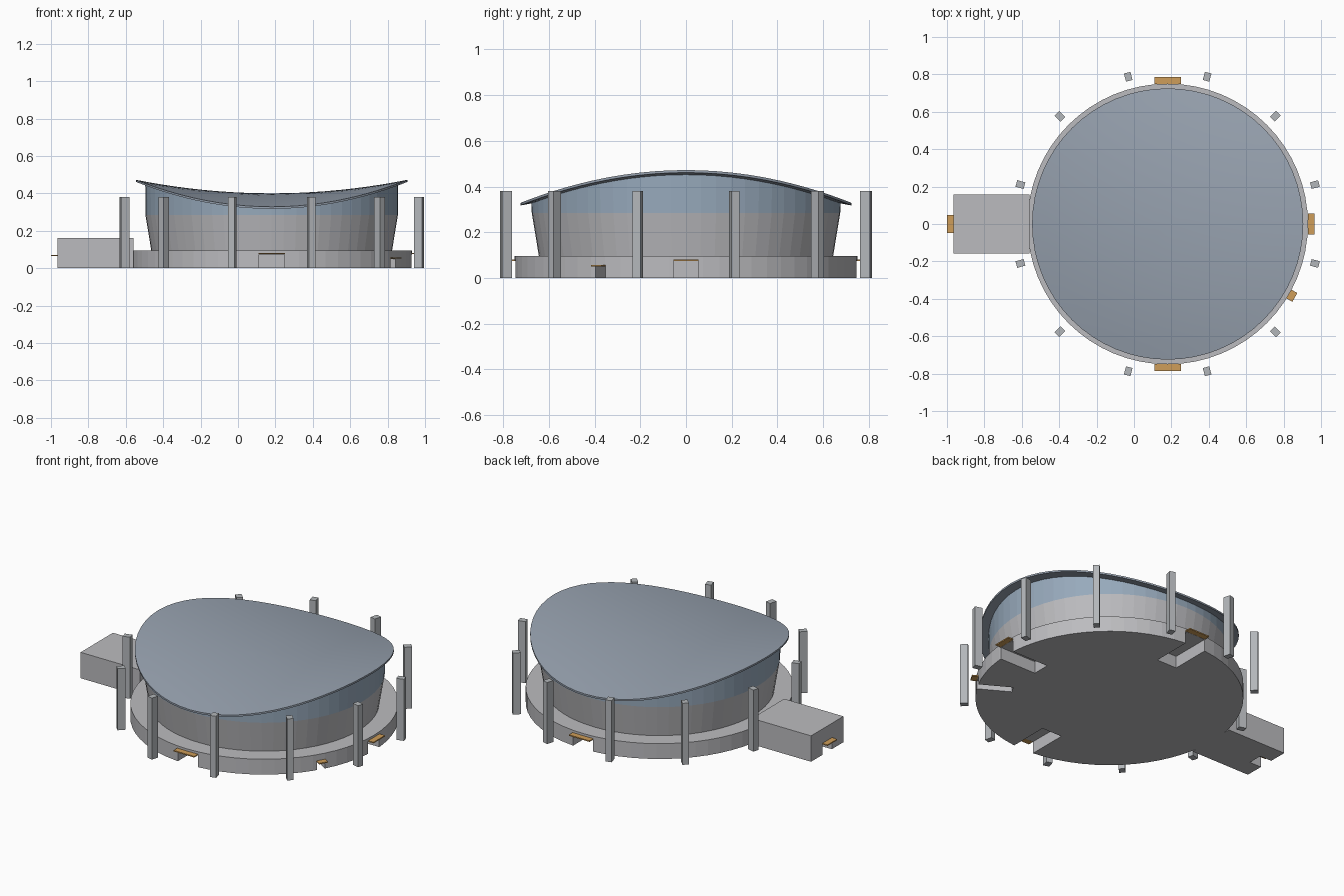
import bpy, bmesh
from math import sin, cos, pi, radians
from mathutils import Matrix, Vector

cube = bpy.data.objects.get("Cube")
if cube:
    bpy.data.objects.remove(cube)

CX = 0.18      # centre of the round hall
SEG = 64


def material(name, rgb):
    m = bpy.data.materials.new(name)
    m.use_nodes = True
    m.diffuse_color = (*rgb, 1)
    m.node_tree.nodes["Principled BSDF"].inputs["Base Color"].default_value = (*rgb, 1)
    return m


concrete = material("pale concrete", (0.50, 0.50, 0.52))
steel = material("column grey", (0.45, 0.47, 0.49))
glass = material("blue glass", (0.31, 0.40, 0.50))
roofing = material("slate blue roof", (0.31, 0.36, 0.43))
wood = material("canopy timber", (0.62, 0.34, 0.10))


def finish(name, bm, *mats):
    bmesh.ops.recalc_face_normals(bm, faces=bm.faces)
    me = bpy.data.meshes.new(name)
    bm.to_mesh(me)
    bm.free()
    ob = bpy.data.objects.new(name, me)
    bpy.context.collection.objects.link(ob)
    for m in mats:
        me.materials.append(m)
    return ob


def box(name, size, r, z, angle, mat):
    """Box centred at radius r and height z, turned about the hall axis."""
    bm = bmesh.new()
    bmesh.ops.create_cube(bm, size=1)
    m = (Matrix.Translation((CX, 0, 0)) @ Matrix.Rotation(radians(angle), 4, 'Z')
         @ Matrix.Translation((r, 0, z)) @ Matrix.Diagonal((*size, 1)))
    bmesh.ops.transform(bm, matrix=m, verts=bm.verts)
    return finish(name, bm, mat)


def ring(bm, r, height):
    """Ring of vertices whose height follows a function of x and y."""
    pts = [(r * cos(2 * pi * i / SEG), r * sin(2 * pi * i / SEG)) for i in range(SEG)]
    return [bm.verts.new((CX + x, y, height(x, y))) for x, y in pts]


def bridge(bm, a, b, mat=0):
    for i in range(SEG):
        j = (i + 1) % SEG
        bm.faces.new((a[i], a[j], b[j], b[i])).material_index = mat


def carve(target, cutter):
    mod = target.modifiers.new("doorway", 'BOOLEAN')
    mod.operation = 'DIFFERENCE'
    mod.solver = 'EXACT'
    mod.object = cutter
    bpy.context.view_layer.objects.active = target
    bpy.ops.object.modifier_apply(modifier=mod.name)
    bpy.data.objects.remove(cutter)


# Saddle roof
ROOF_R, RISE, THICK = 0.725, 0.072, 0.011


def saddle(x, y):
    return 0.40 + RISE * (x * x - y * y) / ROOF_R ** 2


def soffit(x, y):
    return saddle(x, y) - THICK


bm = bmesh.new()
rims = []
for height in (saddle, soffit):
    hub = bm.verts.new((CX, 0, height(0, 0)))
    rings = [ring(bm, ROOF_R * k / 10, height) for k in range(1, 11)]
    for i in range(SEG):
        bm.faces.new((hub, rings[0][i], rings[0][(i + 1) % SEG]))
    for a, b in zip(rings, rings[1:]):
        bridge(bm, a, b)
    rims.append(rings[-1])
bridge(bm, *rims)
roof = finish("saddle_roof", bm, roofing)
bpy.context.view_layer.objects.active = roof
roof.select_set(True)
bpy.ops.object.shade_smooth_by_angle(angle=radians(30))
roof.select_set(False)

# Flared hall wall with a glazed band up to the roof
bm = bmesh.new()
foot = ring(bm, 0.643, lambda x, y: 0.09)
sill = ring(bm, 0.675, lambda x, y: 0.285)
head = ring(bm, 0.676, lambda x, y: soffit(x, y) + 0.004)
bridge(bm, foot, sill, 0)
bridge(bm, sill, head, 1)
finish("hall_wall", bm, concrete, glass)

# Round podium
bm = bmesh.new()
low = ring(bm, 0.75, lambda x, y: 0)
high = ring(bm, 0.75, lambda x, y: 0.095)
bridge(bm, low, high)
bm.faces.new(low)
bm.faces.new(high)
podium = finish("podium", bm, concrete)

# Side annexe
annexe = box("annexe", (0.405, 0.316, 0.16), 0.9425, 0.08, 180, concrete)

# Doorways and canopies: name, host, angle, face radius, width, height, depth
doors = [("front", podium, -90, 0.75, 0.137, 0.074, 0.25),
         ("back", podium, 90, 0.75, 0.137, 0.074, 0.25),
         ("left", podium, 0, 0.75, 0.107, 0.074, 0.25),
         ("corner", podium, -30, 0.75, 0.05, 0.05, 0.20),
         ("annexe", annexe, 180, 1.145, 0.09, 0.064, 0.08)]
for name, host, angle, r, width, height, depth in doors:
    cutter = box(name + "_cutter", (depth + 0.1, width, height + 0.1),
                 r - depth / 2 + 0.05, height / 2 - 0.05, angle, concrete)
    cutter.hide_render = True
    carve(host, cutter)
    box(name + "_canopy", (0.036, width + 0.004, 0.007), r + 0.017, height + 0.004, angle, wood)

# Ring of free-standing columns
for k in range(12):
    box(f"column_{k + 1}", (0.045, 0.036, 0.38), 0.815, 0.19, 15 + 30 * k, steel)
